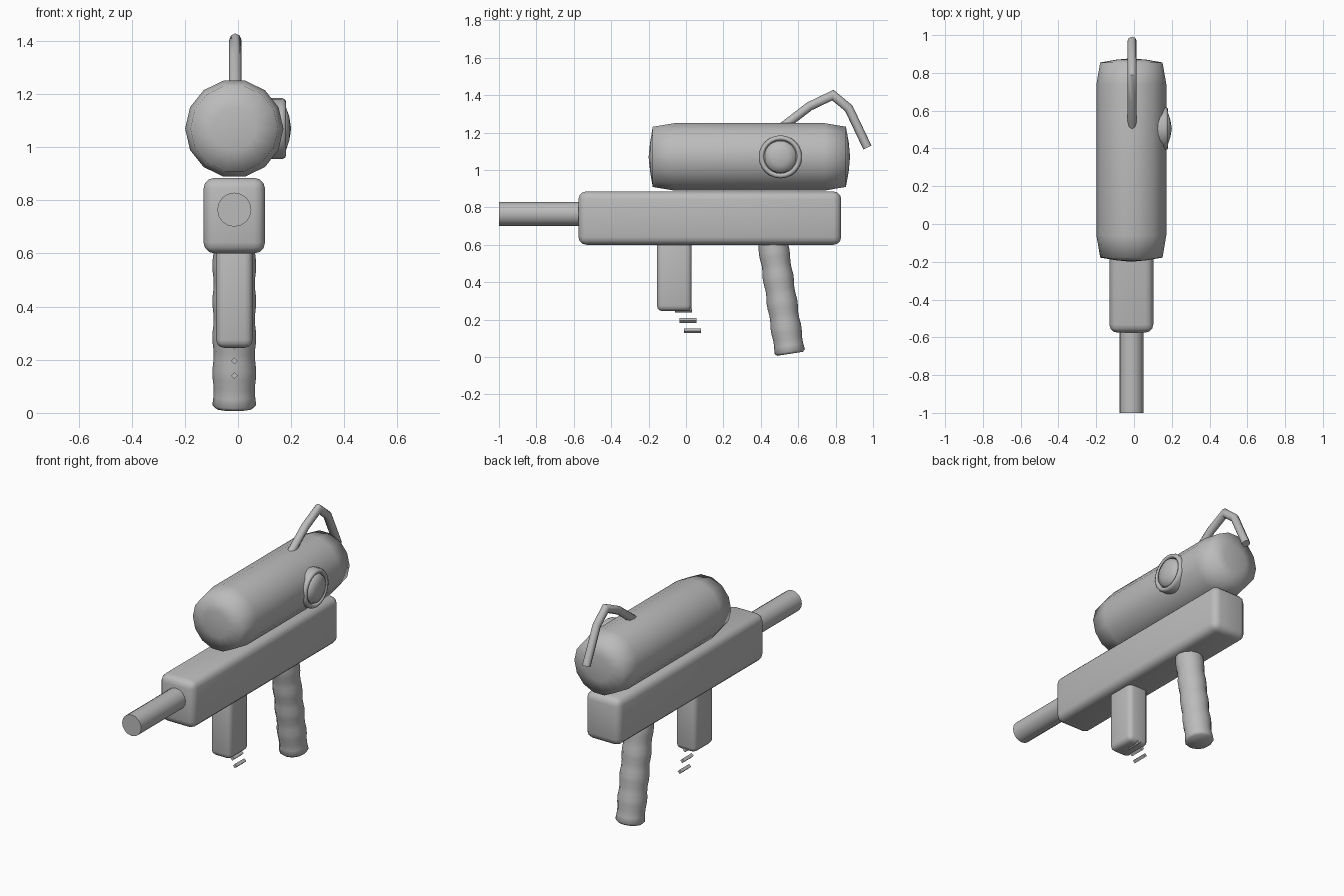
import bpy, bmesh, math
from mathutils import Vector, Matrix

cube = bpy.data.objects.get("Cube")
if cube:
    bpy.data.objects.remove(cube, do_unlink=True)

CX = -0.014  # centre line of the main parts

grey = bpy.data.materials.new("plain grey")
grey.use_nodes = True
grey.diffuse_color = (0.5, 0.5, 0.5, 1)
grey.node_tree.nodes["Principled BSDF"].inputs["Base Color"].default_value = (0.5, 0.5, 0.5, 1)


def finish(bm, name, angle=40):
    bmesh.ops.recalc_face_normals(bm, faces=bm.faces)
    mesh = bpy.data.meshes.new(name)
    bm.to_mesh(mesh)
    bm.free()
    mesh.materials.append(grey)
    obj = bpy.data.objects.new(name, mesh)
    bpy.context.collection.objects.link(obj)
    bpy.ops.object.select_all(action='DESELECT')
    obj.select_set(True)
    bpy.context.view_layer.objects.active = obj
    bpy.ops.object.shade_smooth_by_angle(angle=math.radians(angle))
    return obj


def skin(bm, rings):
    """Bridge rings of points into a closed tube."""
    loops = [[bm.verts.new(p) for p in ring] for ring in rings]
    n = len(loops[0])
    for a, b in zip(loops, loops[1:]):
        for i in range(n):
            j = (i + 1) % n
            bm.faces.new((a[i], a[j], b[j], b[i]))
    bm.faces.new(loops[0])
    bm.faces.new(loops[-1])
    bmesh.ops.remove_doubles(bm, verts=bm.verts, dist=0.0001)


def lathe(name, profile, sides, origin, axis, angle=40):
    """Turn (radius, distance) pairs around an axis."""
    turn = Vector((0, 0, 1)).rotation_difference(Vector(axis)).to_matrix().to_4x4()
    place = Matrix.Translation(origin) @ turn
    rings = []
    for r, d in profile:
        steps = [math.tau * i / sides for i in range(sides)]
        rings.append([place @ Vector((r * math.cos(t), r * math.sin(t), d)) for t in steps])
    bm = bmesh.new()
    skin(bm, rings)
    return finish(bm, name, angle)


def rounded_box(name, low, high, bevel):
    low, high = Vector(low), Vector(high)
    bm = bmesh.new()
    bmesh.ops.create_cube(bm, size=1)
    for v in bm.verts:
        v.co = (low + high) / 2 + v.co * (high - low)
    bmesh.ops.bevel(bm, geom=bm.edges[:], offset=bevel, segments=3, profile=0.5, affect='EDGES')
    return finish(bm, name, 60)


# Body, barrel and fore grip
rounded_box("body", (-0.13, -0.575, 0.60), (0.102, 0.83, 0.885), 0.042)
lathe("barrel", [(0.064, 0), (0.064, 0.46)], 16, (CX, -1, 0.765), (0, 1, 0))
rounded_box("fore_grip", (-0.082, -0.155, 0.245), (0.055, 0.03, 0.65), 0.03)

# Tank with blunt, slightly pointed ends
lathe("tank", [(0, -0.2), (0.08, -0.192), (0.165, -0.178), (0.185, -0.06),
               (0.185, 0.74), (0.165, 0.855), (0.08, 0.87), (0, 0.877)],
      14, (CX, 0, 1.07), (0, 1, 0), 85)

# Rear grip with finger waves
axis = Vector((0, -0.155, 1)).normalized()
waves = [(0.07, 0)]
for k in range(19):
    d = 0.012 + k * 0.034
    waves.append((0.08 + 0.003 * math.cos(math.tau * d / 0.136), d))
lathe("rear_grip", waves, 12, (CX, 0.556, 0.017), axis, 60)

# Three loose rods below the fore grip
for i in range(3):
    lathe("small_rod_%d" % (i + 1), [(0.013, 0), (0.013, 0.091)], 4,
          (CX, -0.06 + 0.025 * i, 0.252 - 0.056 * i), (0, 1, 0), 30)

# Gauge on the left side: rim and domed lens
lathe("gauge_rim", [(0.115, 0.10), (0.115, 0.165), (0.11, 0.177), (0.10, 0.181),
                    (0.092, 0.177), (0.088, 0.165), (0.088, 0.14)],
      24, (0, 0.505, 1.07), (1, 0, 0), 60)
lathe("gauge_lens", [(0.087, 0.135), (0.086, 0.165), (0.08, 0.181), (0.045, 0.193), (0, 0.2)],
      24, (0, 0.505, 1.07), (1, 0, 0), 80)

# Bent hose over the back of the tank
path = [Vector((CX + 0.004, y, z)) for y, z in
        [(0.51, 1.225), (0.66, 1.34), (0.785, 1.40), (0.87, 1.33), (0.97, 1.12)]]
rings = []
for i, p in enumerate(path):
    before = (p - path[max(i - 1, 0)]).normalized()
    after = (path[min(i + 1, len(path) - 1)] - p).normalized()
    tangent = (before + after).normalized()
    across = Vector((1, 0, 0))
    up = across.cross(tangent)
    stretch = 1 / max(tangent.dot(after or before), 0.5) if 0 < i < len(path) - 1 else 1
    rings.append([p + 0.024 * (across * math.cos(t) + up * math.sin(t) * stretch)
                  for t in [math.tau * k / 8 for k in range(8)]])
bm = bmesh.new()
skin(bm, rings)
finish(bm, "hose", 50)
